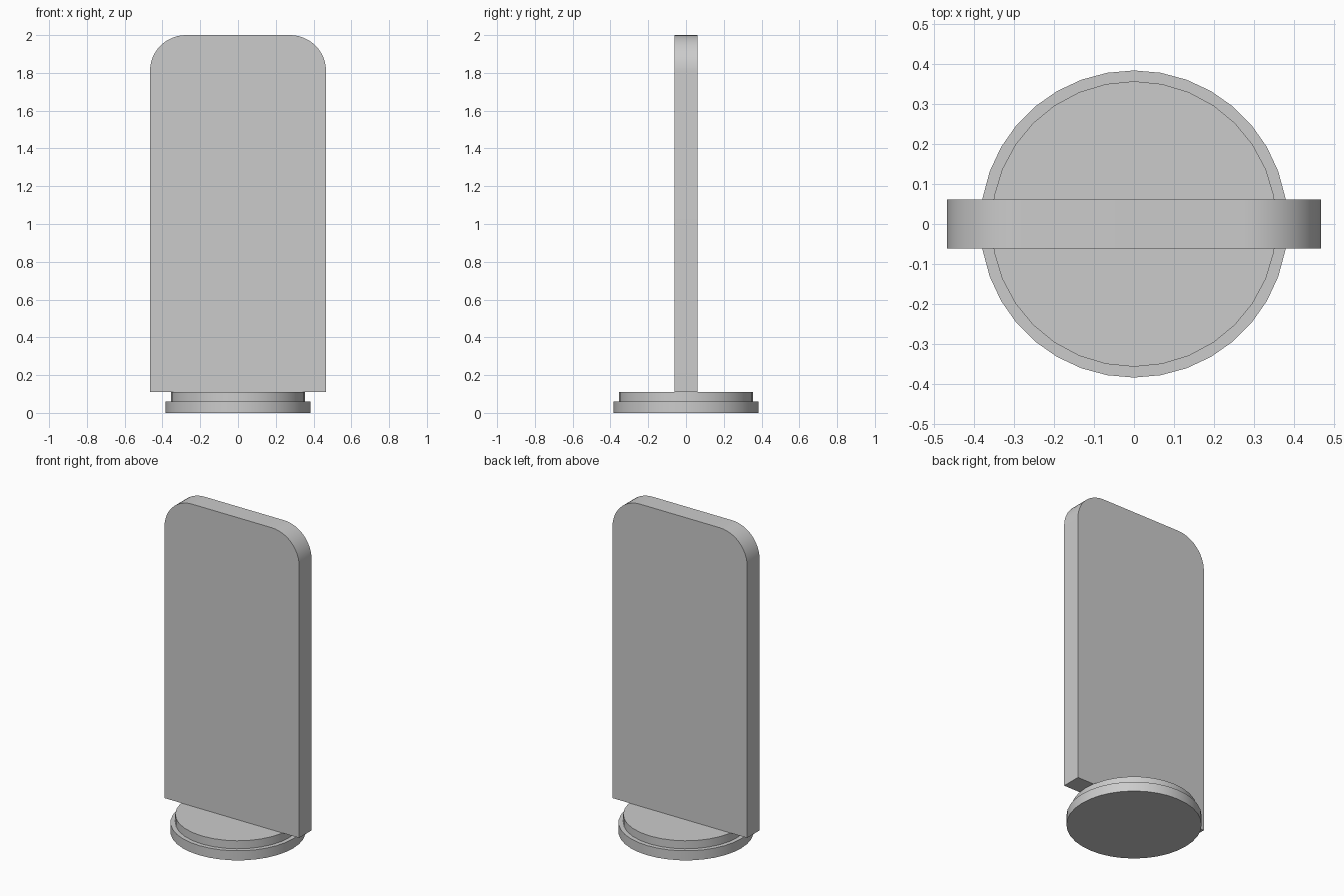
import bpy, bmesh
from math import sin, cos, pi, radians

if "Cube" in bpy.data.objects:
    bpy.data.objects.remove(bpy.data.objects["Cube"])


def finish(bm, name):
    bmesh.ops.recalc_face_normals(bm, faces=bm.faces)
    mesh = bpy.data.meshes.new(name)
    bm.to_mesh(mesh)
    bm.free()
    obj = bpy.data.objects.new(name, mesh)
    bpy.context.collection.objects.link(obj)
    bpy.ops.object.select_all(action='DESELECT')
    obj.select_set(True)
    bpy.context.view_layer.objects.active = obj
    bpy.ops.object.shade_smooth_by_angle(angle=radians(30))
    return obj


def extruded(name, outline, offset):
    """Close a flat outline and extrude it along offset."""
    bm = bmesh.new()
    face = bm.faces.new([bm.verts.new(p) for p in outline])
    new = bmesh.ops.extrude_face_region(bm, geom=[face], use_keep_orig=True)["geom"]
    bmesh.ops.translate(bm, vec=offset,
                        verts=[g for g in new if isinstance(g, bmesh.types.BMVert)])
    return finish(bm, name)


def disc(name, radius, z0, z1, sides):
    ring = [(radius * cos(2 * pi * i / sides), radius * sin(2 * pi * i / sides), z0)
            for i in range(sides)]
    return extruded(name, ring, (0, 0, z1 - z0))


# Stepped round base
disc("base_lower_disc", 0.383, 0.0, 0.06, 36)
disc("base_upper_disc", 0.356, 0.06, 0.11, 32)

# Upright panel with two rounded top corners
HALF_W, HALF_T, BOTTOM, TOP, R, STEPS = 0.466, 0.061, 0.11, 2.0, 0.19, 12
right = [(HALF_W, BOTTOM)]
for i in range(STEPS + 1):
    a = pi / 2 * i / STEPS
    right.append((HALF_W - R + R * cos(a), TOP - R + R * sin(a)))
profile = right + [(-x, z) for x, z in reversed(right)]
extruded("upright_panel", [(x, -HALF_T, z) for x, z in profile], (0, 2 * HALF_T, 0))
